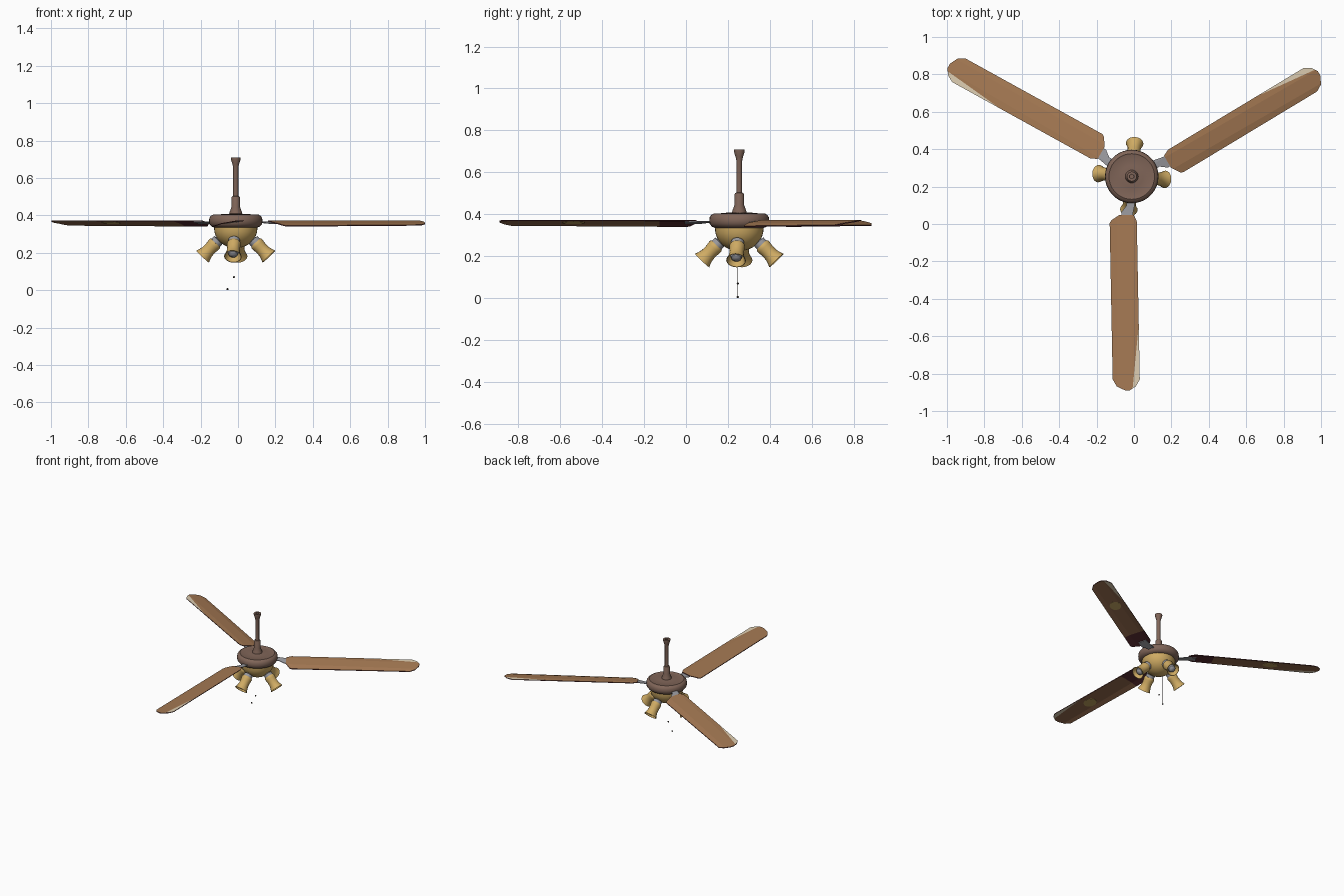
import bpy, bmesh, math
from mathutils import Vector, Matrix

if "Cube" in bpy.data.objects:
    bpy.data.objects.remove(bpy.data.objects["Cube"])

HUB = Vector((-0.012, 0.254, 0))


def material(name, r, g, b):
    def lin(c):
        c /= 255
        return c / 12.92 if c <= 0.04045 else ((c + 0.055) / 1.055) ** 2.4
    m = bpy.data.materials.new(name)
    m.diffuse_color = (lin(r), lin(g), lin(b), 1)
    m.use_nodes = True
    m.node_tree.nodes["Principled BSDF"].inputs["Base Color"].default_value = m.diffuse_color
    return m


BRONZE = material("bronze_brown", 128, 101, 88)
GOLD = material("antique_gold", 208, 172, 100)
GREY = material("grey_metal", 155, 155, 160)
WOOD = material("wood", 165, 121, 83)
UNDER = material("wood_underside", 150, 108, 78)
MAROON = material("maroon_edge", 92, 45, 50)
CREAM = material("cream_tip", 222, 206, 178)
OLIVE = material("olive_spot", 190, 160, 95)
BLACK = material("dark_chain", 60, 54, 50)


def finish(name, bm, mats, smooth=True):
    bmesh.ops.recalc_face_normals(bm, faces=bm.faces)
    me = bpy.data.meshes.new(name)
    bm.to_mesh(me)
    bm.free()
    for m in mats:
        me.materials.append(m)
    ob = bpy.data.objects.new(name, me)
    bpy.context.collection.objects.link(ob)
    if smooth:
        bpy.ops.object.select_all(action='DESELECT')
        ob.select_set(True)
        bpy.context.view_layer.objects.active = ob
        bpy.ops.object.shade_smooth_by_angle(angle=math.radians(35))
    return ob


def lathe(name, profile, mat, matrix=Matrix.Translation(HUB), seg=28):
    """Revolve (radius, height) points around local z; radius 0 closes to a point."""
    bm = bmesh.new()
    rings = []
    for r, h in profile:
        if r == 0:
            rings.append([bm.verts.new((0, 0, h))] * seg)
        else:
            rings.append([bm.verts.new((r * math.cos(a), r * math.sin(a), h))
                          for a in (2 * math.pi * i / seg for i in range(seg))])
    for lo, hi in zip(rings, rings[1:]):
        for i in range(seg):
            j = (i + 1) % seg
            bm.faces.new(list(dict.fromkeys((lo[i], lo[j], hi[j], hi[i]))))
    bm.transform(matrix)
    return finish(name, bm, [mat])


# Motor housing, downrod with collar and ceiling flare
lathe("motor_housing", [(0, .335), (.115, .335), (.13, .341), (.141, .355), (.143, .37),
                        (.141, .386), (.133, .398), (.122, .404), (.118, .402),
                        (.06, .408), (0, .41)], BRONZE, seg=36)
lathe("downrod", [(0, .405), (.036, .405), (.032, .42), (.023, .445), (.023, .495),
                  (.019, .502), (.0135, .504), (.0135, .655), (.018, .675), (.026, .70),
                  (.026, .71), (.012, .71), (.011, .67), (0, .67)], BRONZE, seg=20)

# Light bowl below the motor
bowl = [(.116, .34)] + [(.116 * math.cos(a), .332 - .107 * math.sin(a))
                        for a in (math.pi / 2 * i / 8 for i in range(8))] + [(0, .225)]
lathe("light_bowl", [(0, .34)] + bowl, GOLD, seg=32)

# Four tilted lamps around the bowl
for k in range(4):
    a = math.radians(-5 + 90 * k)
    out = Vector((math.cos(a), math.sin(a), 0))
    axis = out * 0.69 + Vector((0, 0, -0.724))
    M = (Matrix.Translation(HUB + out * 0.073 + Vector((0, 0, 0.29)))
         @ axis.to_track_quat('Z', 'Y').to_matrix().to_4x4())
    lathe(f"lamp_fitting_{k+1}", [(0, -.01), (.02, -.01), (.02, .028), (.031, .03),
                                  (.031, .055), (0, .055)], GREY, M, 18)
    lathe(f"lamp_shade_{k+1}", [(0, .05), (.033, .05), (.037, .056), (.037, .068), (.034, .09),
                                (.035, .115), (.040, .135), (.047, .152), (.044, .152),
                                (.037, .135), (.031, .11), (0, .105)], GOLD, M, 20)
    lathe(f"bulb_{k+1}", [(0, .104), (.022, .106), (.028, .122), (.024, .136),
                          (.013, .144), (0, .146)], GREY, M, 16)


# Blades: u runs outward, v across, the section is pitched and slightly bent
OUTLINE = [(.25, -.118), (1.085, -.102), (1.122, -.08), (1.143, -.037), (1.143, -.01),
           (1.122, .022), (1.085, .043), (.24, .027), (.205, .01), (.205, -.065), (.235, -.11)]
SECTION = [(-.118, .343), (-.075, .357), (0, .370), (.045, .372)]


def height(v):
    for (v0, z0), (v1, z1) in zip(SECTION, SECTION[1:]):
        if v <= v1:
            break
    return z0 + (z1 - z0) * (v - v0) / (v1 - v0)


def is_tip(u, v):      # cream leading corner near the tip
    return (v - .04) * .365 + (u - .765) * .035 > 0


def blade_sheet(points, cuts, lift):
    bm = bmesh.new()
    bm.faces.new([bm.verts.new((u, v, 0)) for u, v in points])
    for co, no in cuts:
        bmesh.ops.bisect_plane(bm, geom=bm.verts[:] + bm.edges[:] + bm.faces[:],
                               plane_co=co, plane_no=no)
    for v in bm.verts:
        v.co.z = height(v.co.y) + lift
    return bm


def thicken(bm, t):
    dup = bmesh.ops.extrude_face_region(bm, geom=bm.faces[:])
    for v in dup["geom"]:
        if isinstance(v, bmesh.types.BMVert):
            v.co.z -= t


BENDS = [((0, -.075, 0), (0, 1, 0)), ((0, 0, 0), (0, 1, 0))]
CUTS = BENDS + [((.765, .04, 0), (.035, .365, 0)), ((.38, 0, 0), (1, 0, 0))]
ARM = [(.10, -.03), (.155, -.028), (.19, -.055), (.26, -.055), (.26, .0),
       (.19, .008), (.155, .015), (.10, .02)]

for k, deg in enumerate((-90, 30, 150)):
    M = Matrix.Translation(HUB) @ Matrix.Rotation(math.radians(deg), 4, 'Z')
    # wooden blade with maroon rim and root underneath, pale tip corner
    bm = blade_sheet(OUTLINE, CUTS, .002)
    thicken(bm, .005)
    bmesh.ops.recalc_face_normals(bm, faces=bm.faces)
    for f in bm.faces:
        c = f.calc_center_median()
        if abs(f.normal.z) < .3:
            f.material_index = 2
        elif is_tip(c.x, c.y):
            f.material_index = 3
        elif f.normal.z > 0:
            f.material_index = 0
        else:
            f.material_index = 2 if c.x < .38 else 1
    bm.transform(M)
    finish(f"blade_{k+1}", bm, [WOOD, UNDER, MAROON, CREAM], False)
    # olive spot on the underside
    spot = [(.79 + .055 * math.cos(i * math.pi / 8), -.035 + .038 * math.sin(i * math.pi / 8))
            for i in range(16)]
    bm = blade_sheet(spot, BENDS, -.0025)
    thicken(bm, .002)
    bm.transform(M)
    finish(f"blade_spot_{k+1}", bm, [OLIVE], False)
    # grey blade arm
    bm = blade_sheet(ARM, BENDS, -.003)
    thicken(bm, .004)
    bm.transform(M)
    finish(f"blade_arm_{k+1}", bm, [GREY], False)

# Pull chains with end beads
for name, x, z in (("long", -.056, .006), ("short", -.022, .07)):
    M = Matrix.Translation((x, .247, 0))
    lathe(f"{name}_pull_chain", [(0, z), (.0006, z), (.0006, .26), (0, .26)], BLACK, M, 6)
    lathe(f"{name}_chain_bead", [(0, z - .006), (.004, z - .004), (.006, z),
                                 (.004, z + .004), (0, z + .006)], BLACK, M, 10)
